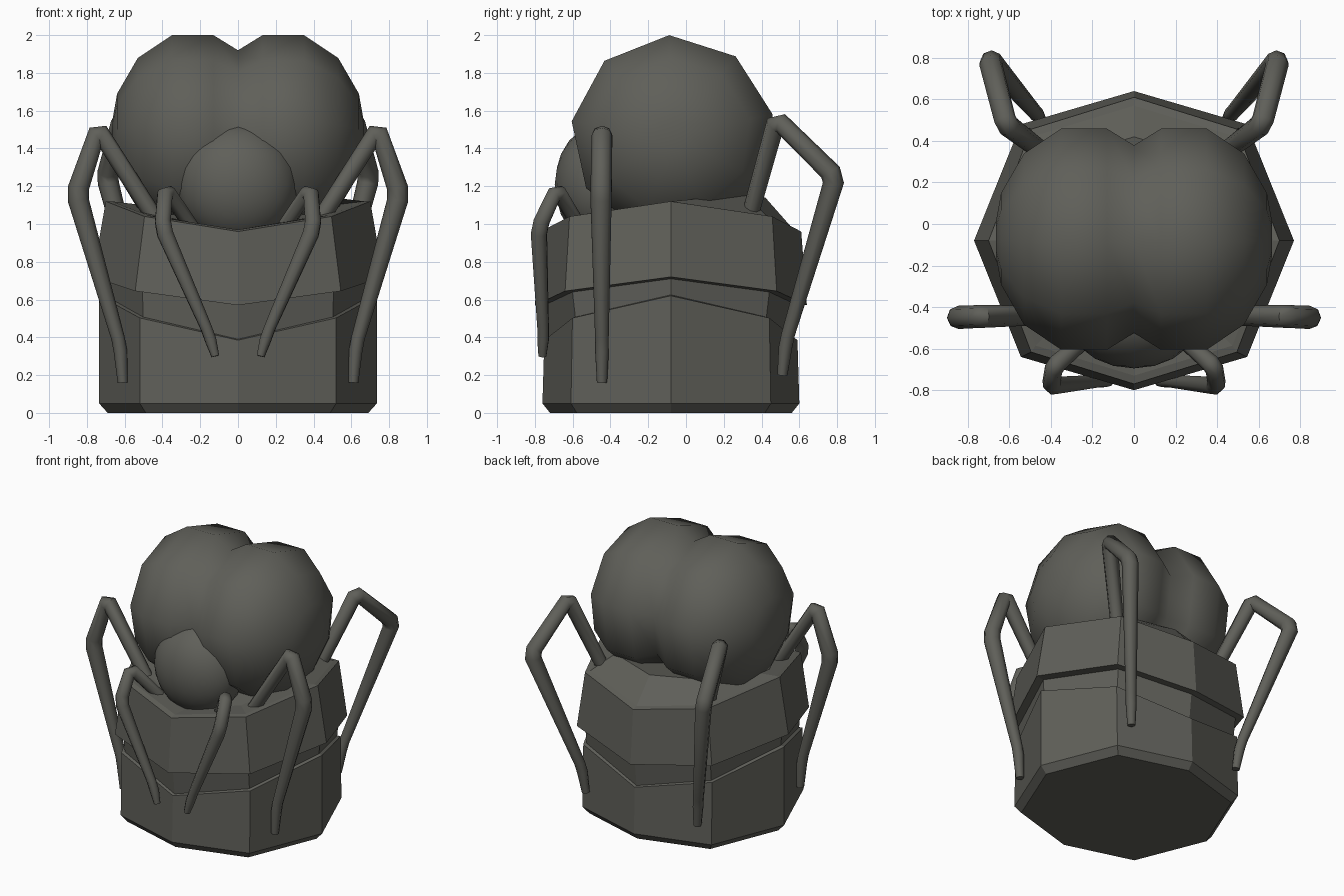
import bpy, bmesh, math
from mathutils import Vector

if "Cube" in bpy.data.objects:
    bpy.data.objects.remove(bpy.data.objects["Cube"])

grey = bpy.data.materials.new("dark_grey")
grey.diffuse_color = (0.115, 0.115, 0.1, 1)
grey.use_nodes = True
grey.node_tree.nodes["Principled BSDF"].inputs["Base Color"].default_value = grey.diffuse_color


def finish(ob, smooth=None):
    ob.data.materials.clear()
    ob.data.materials.append(grey)
    bpy.ops.object.select_all(action='DESELECT')
    ob.select_set(True)
    bpy.context.view_layer.objects.active = ob
    if smooth:
        bpy.ops.object.shade_smooth_by_angle(angle=math.radians(smooth))


def loft(name, loops, smooth=None):
    """Skin equal-length loops of points into a capped solid."""
    bm = bmesh.new()
    rows = [[bm.verts.new(p) for p in loop] for loop in loops]
    n = len(rows[0])
    for lo, hi in zip(rows, rows[1:]):
        for i in range(n):
            j = (i + 1) % n
            bm.faces.new((lo[i], lo[j], hi[j], hi[i]))
    bm.faces.new(rows[0][::-1])
    bm.faces.new(rows[-1])
    bmesh.ops.recalc_face_normals(bm, faces=bm.faces)
    me = bpy.data.meshes.new(name)
    bm.to_mesh(me)
    bm.free()
    ob = bpy.data.objects.new(name, me)
    bpy.context.collection.objects.link(ob)
    finish(ob, smooth)


def octagon(rx, ry, zf, zs, back=0):
    """Octagon with height zf at front/back, zs at the sides."""
    pts = []
    for i in range(8):
        a = i * math.pi / 4
        c, s = math.cos(a), math.sin(a)
        wide = 1.1 if i % 2 else 1.0      # squarer diagonals
        pts.append((rx * c, -0.08 + ry * s * wide,
                    zf * s * s + zs * c * c + back * max(s, 0)))
    return pts


def leg(name, points):
    """Tapered tube through (x, y, z, radius) points with blunted joints."""
    v = [Vector(p) for p in points]
    path = [v[0]]
    for a, b, c in zip(v, v[1:], v[2:]):
        for q in (a, c):
            step = (q - b) * (0.035 / (q - b).length)
            step.w = 0
            path.append(b + step)
    path.append(v[-1])
    cu = bpy.data.curves.new(name, 'CURVE')
    cu.dimensions = '3D'
    cu.bevel_depth = 1
    cu.bevel_resolution = 2
    cu.use_fill_caps = True
    sp = cu.splines.new('POLY')
    sp.points.add(len(path) - 1)
    for p, q in zip(sp.points, path):
        p.co = (q.x, q.y, q.z, 1)
        p.radius = q.w
    ob = bpy.data.objects.new(name, cu)
    bpy.context.collection.objects.link(ob)
    bpy.ops.object.select_all(action='DESELECT')
    ob.select_set(True)
    bpy.context.view_layer.objects.active = ob
    bpy.ops.object.convert(target='MESH')
    finish(bpy.context.object, 60)


# Faceted body: base drum, recessed band, overhanging collar and raised back
loft("faceted_body", [octagon(*r) for r in [
    (0.69, 0.64, 0, 0), (0.735, 0.68, 0.05, 0.05),
    (0.735, 0.67, 0.385, 0.62), (0.71, 0.65, 0.39, 0.625),
    (0.715, 0.67, 0.57, 0.71), (0.77, 0.72, 0.57, 0.72),
    (0.70, 0.69, 0.96, 1.12), (0.67, 0.65, 0.97, 1.12),
    (0.50, 0.50, 0.96, 1.10, 0.18)]])

# Two-lobed rear: a pinched profile turned round the x axis
half = [(0.13, 0.53), (0.35, 0.53), (0.53, 0.41), (0.64, 0.22), (0.665, 0.08)]
profile = [(-x, r) for x, r in reversed(half)] + [(0, 0.45)] + half
loft("two_lobed_rear", [
    [(x, -0.07 + r * 1.02 * math.cos(a), 1.47 + r * math.sin(a))
     for a in (math.radians(12 + 40 * k) for k in range(9))]
    for x, r in profile], 75)

# Head
bpy.ops.mesh.primitive_ico_sphere_add(subdivisions=3, radius=1,
                                      location=(0, -0.45, 1.21))
head = bpy.context.object
head.name = "head"
head.scale = (0.32, 0.245, 0.32)
finish(head, 60)

# Jointed legs, mirrored left and right
legs = {
    "front_leg": [(0.24, -0.56, 0.98, .038), (0.385, -0.685, 1.185, .045),
                  (0.40, -0.78, 0.98, .045), (0.155, -0.755, 0.42, .032),
                  (0.12, -0.76, 0.30, .022)],
    "middle_leg": [(0.42, -0.44, 1.0, .045), (0.74, -0.445, 1.50, .055),
                   (0.855, -0.45, 1.16, .056), (0.625, -0.445, 0.36, .036),
                   (0.61, -0.445, 0.16, .027)],
    "back_leg": [(0.43, 0.34, 1.05, .045), (0.615, 0.48, 1.555, .055),
                 (0.695, 0.79, 1.25, .056), (0.47, 0.53, 0.38, .036),
                 (0.45, 0.51, 0.20, .027)],
}
for name, pts in legs.items():
    for side, s in (("left", -1), ("right", 1)):
        leg(name + "_" + side, [(s * x, y, z, r) for x, y, z, r in pts])
